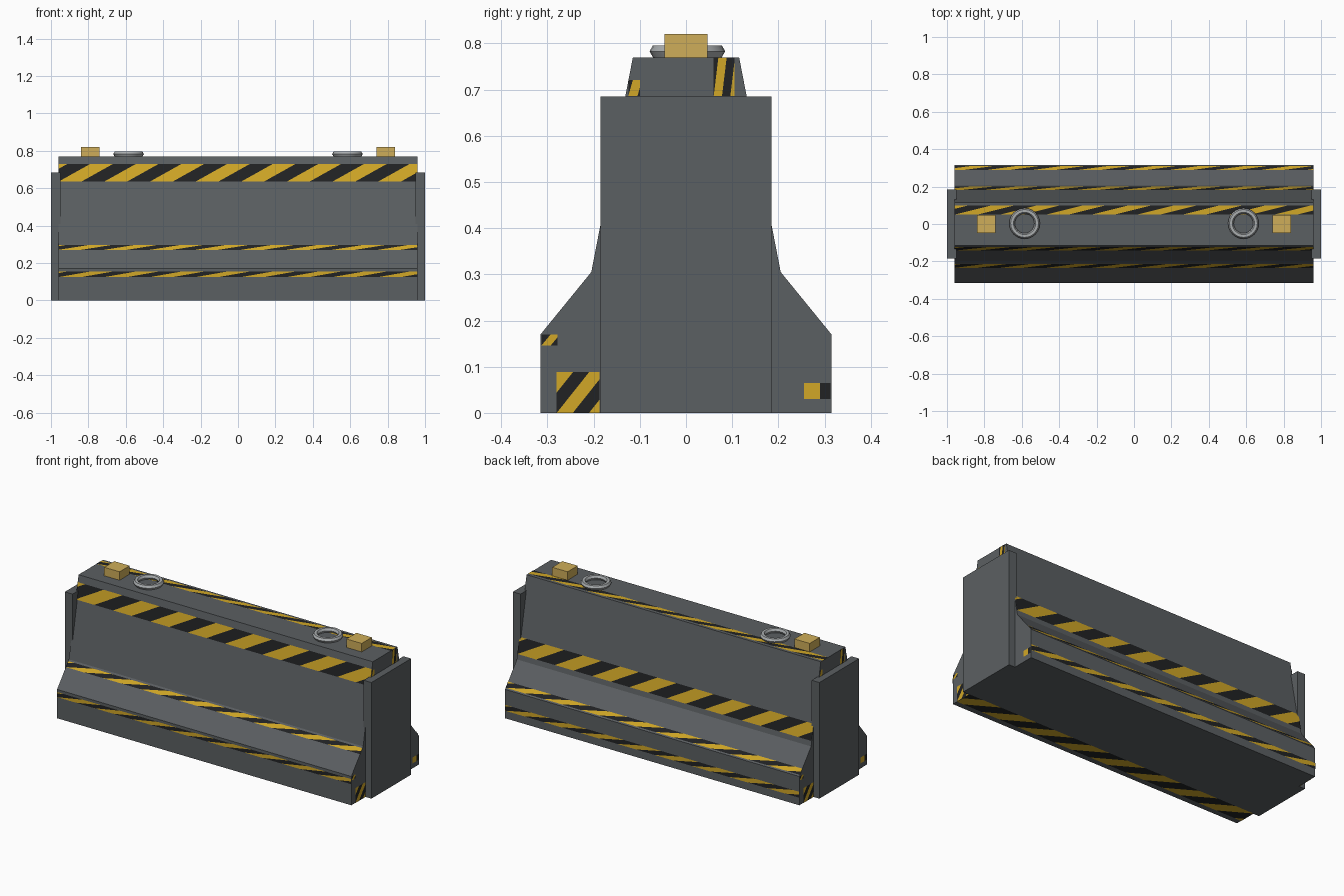
import bpy, bmesh, math
from mathutils import Vector

if "Cube" in bpy.data.objects:
    bpy.data.objects.remove(bpy.data.objects["Cube"], do_unlink=True)


def material(name, rgb):
    m = bpy.data.materials.new(name)
    m.use_nodes = True
    m.diffuse_color = (*rgb, 1)
    m.node_tree.nodes["Principled BSDF"].inputs["Base Color"].default_value = (*rgb, 1)
    return m


CONCRETE = material("dark concrete", (0.105, 0.115, 0.122))
YELLOW = material("warning yellow", (0.64, 0.39, 0.02))
BLACK = material("warning black", (0.015, 0.016, 0.017))
LAMP = material("amber lamp", (0.62, 0.42, 0.1))
STEEL = material("light steel", (0.4, 0.42, 0.43))


def add_object(name, bm, *mats):
    mesh = bpy.data.meshes.new(name)
    bm.to_mesh(mesh)
    bm.free()
    for m in mats:
        mesh.materials.append(m)
    ob = bpy.data.objects.new(name, mesh)
    bpy.context.collection.objects.link(ob)
    return ob


def box(name, low, high, mat):
    low, high = Vector(low), Vector(high)
    bm = bmesh.new()
    bmesh.ops.create_cube(bm, size=1)
    for v in bm.verts:
        v.co = (low + high) / 2 + v.co * (high - low)
    add_object(name, bm, mat)


def striped_plate(name, corner, along, across, half, shift):
    """Thin painted rectangle cut into slanted two-colour stripes."""
    corner, along, across = Vector(corner), Vector(along), Vector(across)
    normal = along.cross(across).normalized()
    axis = along.normalized()
    slant = across + axis * shift
    corner = corner + normal * 0.0015
    bm = bmesh.new()
    bm.faces.new([bm.verts.new(corner + o) for o in
                  (Vector(), along, along + across, across)])
    first, last = -math.ceil(shift / half), math.ceil(along.length / half)
    for i in range(first, last + 1):
        bmesh.ops.bisect_plane(bm, geom=bm.verts[:] + bm.edges[:] + bm.faces[:],
                               plane_co=corner + axis * half * i,
                               plane_no=slant.cross(normal).normalized())
    for f in bm.faces:
        d = f.calc_center_median() - corner
        t = d.dot(across) / across.length_squared
        f.material_index = math.floor((d.dot(axis) - shift * t) / half) % 2
    add_object(name, bm, YELLOW, BLACK)


# Barrier body: half profile mirrored and extruded along x
LENGTH = 0.96
half_profile = [(0.315, 0), (0.315, 0.17), (0.205, 0.305), (0.115, 0.77)]
outline = half_profile + [(-y, z) for y, z in reversed(half_profile)]
bm = bmesh.new()
end = bm.faces.new([bm.verts.new((-LENGTH, y, z)) for y, z in outline])
grown = bmesh.ops.extrude_face_region(bm, geom=[end])["geom"]
bmesh.ops.translate(bm, vec=(2 * LENGTH, 0, 0),
                    verts=[g for g in grown if isinstance(g, bmesh.types.BMVert)])
bmesh.ops.recalc_face_normals(bm, faces=bm.faces[:])
add_object("barrier_body", bm, CONCRETE)


def surface_y(z):
    for (y0, z0), (y1, z1) in zip(half_profile, half_profile[1:]):
        if z <= z1:
            return y0 + (y1 - y0) * (z - z0) / (z1 - z0)


# Warning bands along the two long sides
for side, name, bands in ((-1, "front", ((0.635, 0.73), (0.27, 0.297), (0.125, 0.155))),
                          (1, "back", ((0.335, 0.43), (0.177, 0.205), (0.045, 0.08)))):
    for i, (low, high) in enumerate(bands):
        a = Vector((side * LENGTH, side * surface_y(low), low))
        b = Vector((side * LENGTH, side * surface_y(high), high))
        striped_plate(f"{name}_band_{i + 1}", a, (-side * 2 * LENGTH, 0, 0), b - a, 0.122, 0.17)

# Bands on the top and the underside
striped_plate("top_band", (-LENGTH, 0.05, 0.77), (2 * LENGTH, 0, 0), (0, 0.05, 0), 0.122, 0.2)
striped_plate("underside_band", (-LENGTH, -0.18, 0), (2 * LENGTH, 0, 0), (0, -0.1, 0), 0.122, 0.17)

# Fittings repeated at both ends
for s, side in ((1, "left"), (-1, "right")):
    box(f"{side}_end_post", (s * 0.975 - 0.025, -0.185, 0), (s * 0.975 + 0.025, 0.185, 0.685), CONCRETE)
    box(f"{side}_lamp", (s * 0.79 - 0.05, -0.047, 0.77), (s * 0.79 + 0.05, 0.047, 0.82), LAMP)

    bpy.ops.mesh.primitive_torus_add(major_segments=24, minor_segments=6, major_radius=0.067,
                                     minor_radius=0.015, location=(s * 0.585, 0.003, 0.783))
    ring = bpy.context.object
    ring.name = f"{side}_lifting_ring"
    ring.data.materials.append(STEEL)
    bpy.ops.object.shade_smooth_by_angle()

    # Worn paint patches on the end faces
    for name, y, z, wide, tall, half, shift in (
            ("foot", -0.28, 0, 0.093, 0.088, 0.035, 0.07),
            ("shoulder", -0.313, 0.146, 0.035, 0.024, 0.02, 0.02),
            ("toe", 0.255, 0.03, 0.058, 0.035, 0.035, 0.0),
            ("crown", 0.06, 0.686, 0.045, 0.083, 0.018, 0.01),
            ("crown_edge", -0.125, 0.686, 0.025, 0.035, 0.02, 0.01)):
        striped_plate(f"{side}_{name}_patch", (s * LENGTH, s * y, z),
                      (0, s * wide, 0), (0, 0, tall), half, shift)
